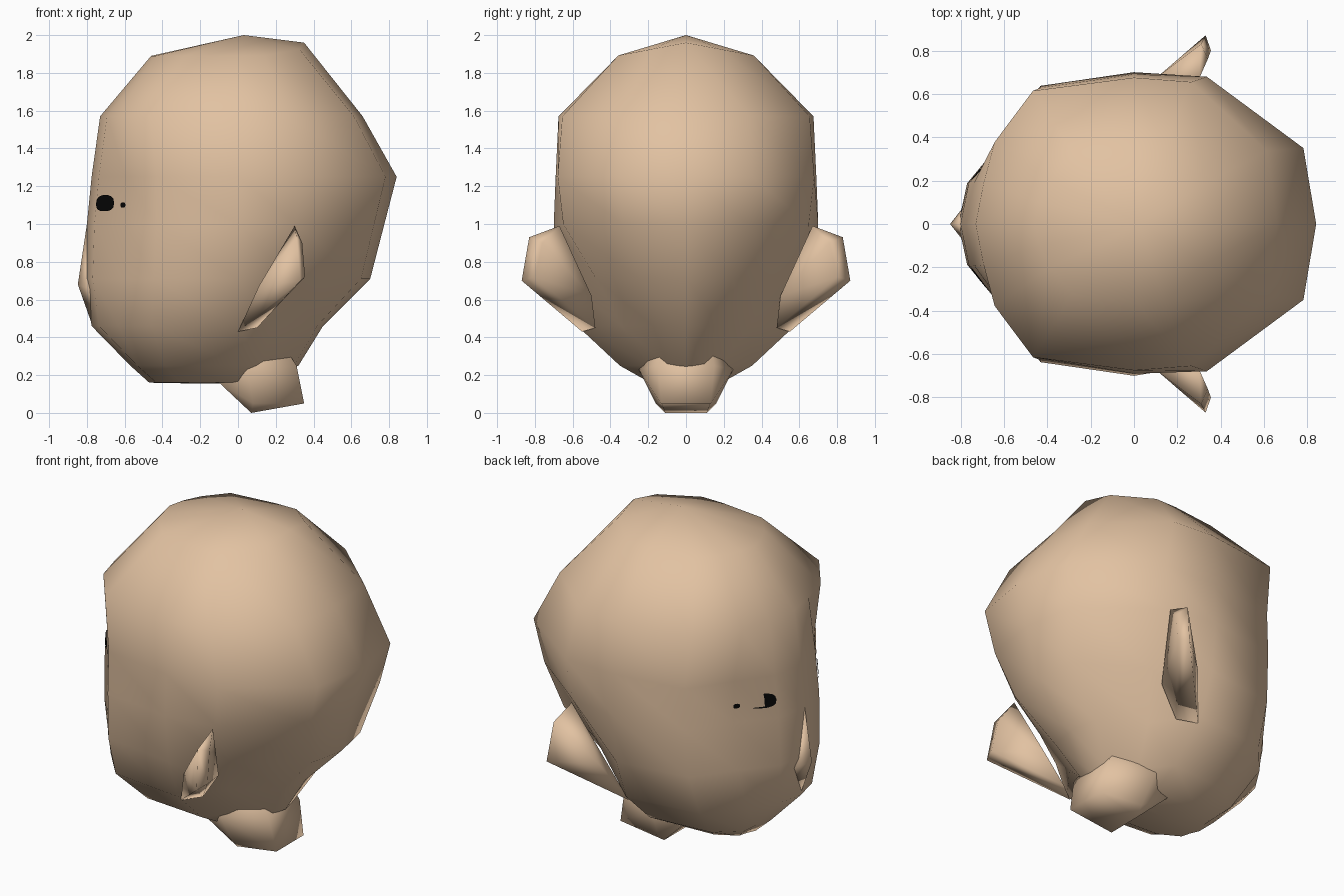
import bpy, bmesh, math
from mathutils import Vector
from mathutils.bvhtree import BVHTree

cube = bpy.data.objects.get("Cube")
if cube:
    bpy.data.objects.remove(cube, do_unlink=True)


def material(name, colour):
    mat = bpy.data.materials.new(name)
    mat.use_nodes = True
    mat.diffuse_color = (*colour, 1)
    mat.node_tree.nodes["Principled BSDF"].inputs["Base Color"].default_value = (*colour, 1)
    return mat


skin = material("skin_tan", (0.76, 0.54, 0.36))
black = material("eye_black", (0.002, 0.002, 0.002))


def finish(bm, name, mat, fix_normals=True):
    if fix_normals:
        bmesh.ops.recalc_face_normals(bm, faces=bm.faces)
    for face in bm.faces:
        face.smooth = True
    mesh = bpy.data.meshes.new(name)
    bm.to_mesh(mesh)
    bm.free()
    mesh.materials.append(mat)
    obj = bpy.data.objects.new(name, mesh)
    bpy.context.collection.objects.link(obj)
    return obj


def hull(name, points, flip=1):
    bm = bmesh.new()
    for x, y, z in points:
        bm.verts.new((x, y * flip, z))
    out = bmesh.ops.convex_hull(bm, input=bm.verts)
    spare = {v for v in out["geom_interior"] if isinstance(v, bmesh.types.BMVert)}
    bmesh.ops.delete(bm, geom=list(spare), context="VERTS")
    return finish(bm, name, skin)


def loft(bm, rings, low, high):
    rows = [[bm.verts.new(p) for p in ring] for ring in rings]
    n = len(rows[0])
    for a, b in zip(rows, rows[1:]):
        for i in range(n):
            j = (i + 1) % n
            bm.faces.new((a[i], a[j], b[j], b[i]))
    for row, tip in ((rows[0], low), (rows[-1], high)):
        centre = bm.verts.new(tip)
        for i in range(n):
            bm.faces.new((row[i], row[(i + 1) % n], centre))


# Head: half outline of a ring, from the face (-1) round to the back (+1)
HALF = [(-1, 0), (-.95, .28), (-.8, .56), (-.58, .91), (0, 1), (.4, .97), (.93, .5), (1, 0)]
# height, face reach, back reach, half width of face, of back, squareness of cheeks
LEVELS = [
    (.16, .47, .12, .19, .12, 1.15),
    (.25, .57, .32, .35, .19, 1.17),
    (.46, .775, .45, .575, .35, 1.02),
    (.71, .81, .70, .67, .49, .95),
    (1.0, .80, .775, .70, .67, .93),
    (1.25, .775, .84, .69, .70, .96),
    (1.57, .73, .66, .675, .675, 1.1),
    (1.89, .46, .35, .36, .37, 1.05),
]


def head_ring(z, face, back, wide, nape, square):
    points = []
    for u, v in HALF:
        x = u * (face if u < 0 else back)
        y = v * (nape if u > 0 else wide)
        if -.9 < u < 0:
            x *= square
        lift = .07 * (1 - v) if z > 1.8 and u > 0 else 0
        points.append((x, y, z + lift))
    return points + [(x, -y, h) for x, y, h in points[-2:0:-1]]


bm = bmesh.new()
loft(bm, [head_ring(*level) for level in LEVELS], (-.2, 0, .155), (.03, 0, 2))
head = finish(bm, "head", skin)

# Neck: short tilted stump, flaring into the jaw
neck = []
for side in (-1, 1):
    neck += [(.07, .11 * side, 0), (.35, .13 * side, .05), (.08, .16 * side, .05),
             (.31, .15 * side, .25), (-.1, .17 * side, .16), (.05, .25 * side, .23),
             (.2, .12 * side, .42), (-.1, .15 * side, .4)]
hull("neck", neck)

# Nose: low pointed bump
hull("nose", [(-.848, 0, .68), (-.77, .1, .65), (-.77, -.1, .65),
              (-.80, 0, 1.0), (-.77, 0, .46)])

# Ears: short flaps flaring off the cheek, and eyes: plates laid on the face
EAR = [(.33, .87, .70), (.31, .83, .93), (.34, .76, .9), (.30, .67, .99), (.11, .68, .67),
       (0, .55, .43), (.1, .48, .45), (.22, .5, .62), (.355, .8, .72)]
surface = BVHTree.FromPolygons([v.co for v in head.data.vertices],
                               [tuple(p.vertices) for p in head.data.polygons])


def plate(name, y0, z0, ry, rz, count=14):
    bm = bmesh.new()

    def place(y, z):
        hit, normal, _, _ = surface.ray_cast(Vector((-2, y, z)), Vector((1, 0, 0)))
        return bm.verts.new(hit + normal * .005)

    centre = place(y0, z0)
    rim = []
    for i in range(count):
        a = math.tau * i / count
        c, s = math.cos(a), math.sin(a)
        rim.append(place(y0 + ry * math.copysign(abs(c) ** .75, c),
                         z0 + rz * math.copysign(abs(s) ** .75, s)))
    for i in range(count):
        bm.faces.new((centre, rim[(i + 1) % count], rim[i]))
    finish(bm, name, black, False)


for label, side in (("left", -1), ("right", 1)):
    hull(label + "_ear", EAR, side)
    plate(label + "_eye", .26 * side, 1.11, .062, .043)
    plate(label + "_eye_corner", .378 * side, 1.10, .016, .014)
